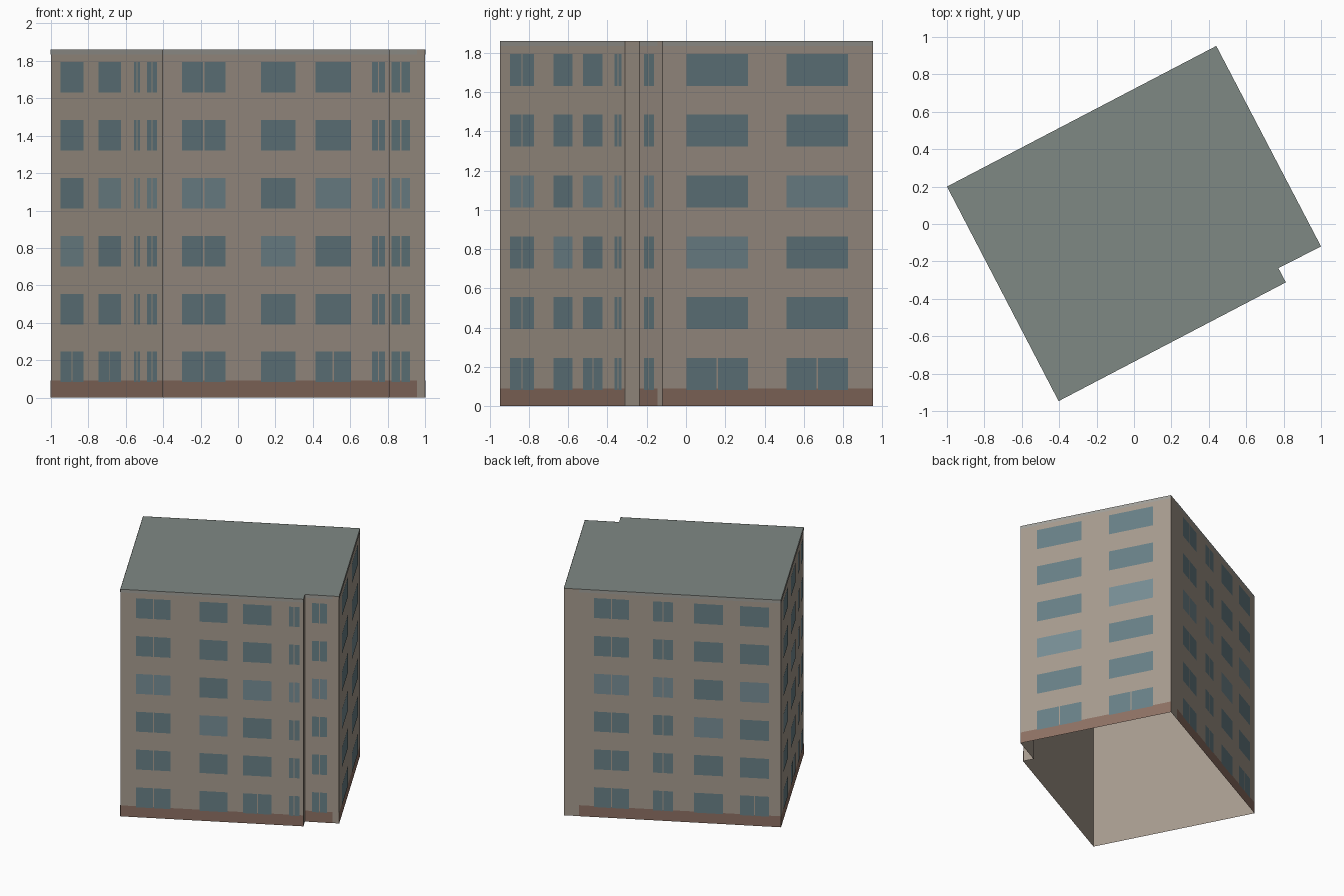
import bpy
from mathutils import Vector

if "Cube" in bpy.data.objects:
    bpy.data.objects.remove(bpy.data.objects["Cube"])

H = 1.86
# footprint, counter-clockwise, with the notch at the front right corner
FOOT = [Vector(p) for p in [(-1, 0.2), (-0.403, -0.947), (0.812, -0.312),
                            (0.772, -0.236), (1, -0.12), (0.44, 0.952)]]


def material(name, rgb):
    m = bpy.data.materials.new(name)
    m.diffuse_color = [(c / 255) ** 2.2 for c in rgb] + [1]
    m.use_nodes = True
    m.node_tree.nodes["Principled BSDF"].inputs["Base Color"].default_value = m.diffuse_color
    return m


def build(name, quads, mat):
    verts, faces = [], []
    for q in quads:
        faces.append(range(len(verts), len(verts) + len(q)))
        verts += q
    me = bpy.data.meshes.new(name)
    me.from_pydata([tuple(v) for v in verts], [], [list(f) for f in faces])
    me.materials.append(mat)
    ob = bpy.data.objects.new(name, me)
    bpy.context.collection.objects.link(ob)
    return ob


def panel(wall, u0, u1, z0, z1, off=0.0):
    """Upright rectangle on a wall; u runs 0..1 along the wall."""
    a, b = FOOT[wall], FOOT[(wall + 1) % 6]
    d = b - a
    n = Vector((d.y, -d.x)).normalized() * off
    p, q = a + d * u0 + n, a + d * u1 + n
    return [(p.x, p.y, z0), (q.x, q.y, z0), (q.x, q.y, z1), (p.x, p.y, z1)]


# wall: (windows as (u0, u1, split: 0 never, 1 ground floor only, 2 always), odd-tinted window)
WINDOWS = {
    0: ([(.09, .295, 1), (.428, .633, 1), (.748, .802, 2), (.865, .953, 2)], 0),
    1: ([(.085, .275, 2), (.431, .584, 0), (.671, .827, 1), (.92, .978, 2)], 1),
    3: ([(.205, .645, 2)], None),
    4: ([(.112, .406, 1), (.588, .881, 1)], 0),
    5: ([(.138, .30, 2), (.41, .502, 2), (.60, .733, 0), (.811, .945, 1)], 2),
}
# stretch of each wall carrying the plinth and roof edge
BANDS = {0: (0, 1), 1: (0, 1), 3: (0, .805), 4: (0, 1), 5: (.07, 1)}

dark, light = [], []
for wall, (openings, odd) in WINDOWS.items():
    length = (FOOT[(wall + 1) % 6] - FOOT[wall]).length
    gap = 0.004 / length
    for floor in range(6):
        top = 0.245 + 0.31 * floor
        for i, (u0, u1, split) in enumerate(openings):
            tinted = (floor == 3 and i != odd) or (floor == 2 and i == odd)
            out = light if tinted else dark
            if split == 2 or (split == 1 and floor == 0):
                mid = (u0 + u1) / 2
                spans = [(u0, mid - gap), (mid + gap, u1)]
            else:
                spans = [(u0, u1)]
            out += [panel(wall, s, e, top - 0.163, top, 0.003) for s, e in spans]

# open-bottomed shell and flat roof
build("walls", [panel(w, 0, 1, 0, H) for w in range(6)],
      material("wall", (165, 153, 141)))
build("roof", [[(p.x, p.y, H) for p in FOOT]], material("roofing", (126, 135, 131)))
# surface bands and glazing
build("plinth", [panel(w, a, b, 0, 0.09, 0.0015) for w, (a, b) in BANDS.items()],
      material("plinth", (140, 112, 99)))
build("roof_edge", [panel(w, a, b, H - 0.025, H, 0.0015) for w, (a, b) in BANDS.items()],
      material("roof_edge", (158, 157, 151)))
build("windows", dark, material("glass", (104, 127, 133)))
build("light_windows", light, material("light_glass", (118, 140, 147)))
